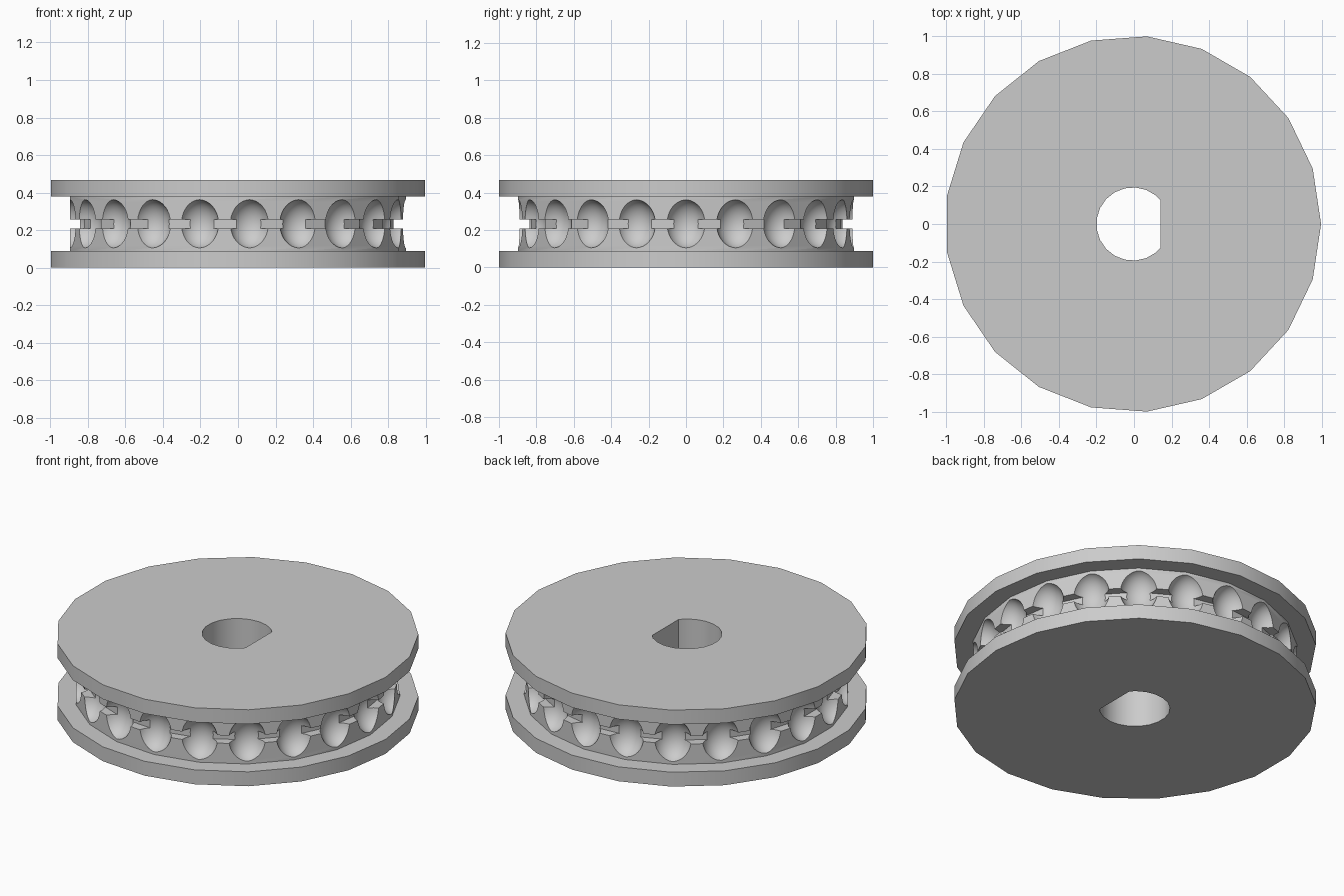
import bpy, bmesh, math
from mathutils import Matrix

if "Cube" in bpy.data.objects:
    bpy.data.objects.remove(bpy.data.objects["Cube"])

SIDES = 21                      # facets, also number of ball pockets
STEP = 2 * math.pi / SIDES
CX = -0.0056                    # axis offset that centres the odd-sided outline
H, MID = 0.467, 0.2335

grey = bpy.data.materials.new("plain_grey")
grey.diffuse_color = (0.6, 0.6, 0.6, 1)
grey.use_nodes = True
grey.node_tree.nodes["Principled BSDF"].inputs["Base Color"].default_value = grey.diffuse_color


def finish(name, bm):
    bmesh.ops.recalc_face_normals(bm, faces=bm.faces)
    mesh = bpy.data.meshes.new(name)
    bm.to_mesh(mesh)
    bm.free()
    mesh.materials.append(grey)
    obj = bpy.data.objects.new(name, mesh)
    bpy.context.collection.objects.link(obj)
    return obj


def lathe(name, profile):
    """Stack of faceted rings (radius, z), capped at both ends."""
    bm = bmesh.new()
    rings = [[bm.verts.new((CX + r * math.cos(i * STEP), r * math.sin(i * STEP), z))
              for i in range(SIDES)] for r, z in profile]
    for a, b in zip(rings, rings[1:]):
        for i in range(SIDES):
            j = (i + 1) % SIDES
            bm.faces.new((a[i], a[j], b[j], b[i]))
    bm.faces.new(rings[0][::-1])
    bm.faces.new(rings[-1])
    return finish(name, bm)


def cut(target, cutter):
    mod = target.modifiers.new(cutter.name, 'BOOLEAN')
    mod.operation, mod.solver, mod.object = 'DIFFERENCE', 'EXACT', cutter
    cutter.hide_render = True
    cutter.hide_set(True)


# Pulley: two flanges, a hub and a narrow link slot round its middle
half = [(1.0028, 0), (1.0028, 0.088), (0.9, 0.088), (0.9, MID - 0.024), (0.845, MID - 0.024)]
pulley = lathe("pulley", half + [(r, H - z) for r, z in reversed(half)])

# Ball pockets, one on each hub corner
bm = bmesh.new()
for i in range(SIDES):
    m = (Matrix.Translation((CX, 0, MID)) @ Matrix.Rotation(i * STEP, 4, 'Z')
         @ Matrix.Translation((0.92, 0, 0)) @ Matrix.Diagonal((0.108, 0.108, 0.131, 1)))
    bmesh.ops.create_uvsphere(bm, u_segments=32, v_segments=20, radius=1, matrix=m)
cut(pulley, finish("pocket_cutter", bm))

# D-shaped shaft bore, with its flat on the +x side
bore = lathe("bore_cutter", [(0.195, -0.1), (0.195, H + 0.1)])
bm = bmesh.new()
bm.from_mesh(bore.data)
res = bmesh.ops.bisect_plane(bm, geom=bm.verts[:] + bm.edges[:] + bm.faces[:],
                             plane_co=(0.14, 0, 0), plane_no=(1, 0, 0), clear_outer=True)
bmesh.ops.holes_fill(bm, edges=[e for e in bm.edges if e.is_boundary])
bmesh.ops.recalc_face_normals(bm, faces=bm.faces)
bm.to_mesh(bore.data)
bm.free()
cut(pulley, bore)

# Apply the cuts, then smooth the shallow edges
bpy.context.view_layer.objects.active = pulley
pulley.select_set(True)
for mod in list(pulley.modifiers):
    bpy.ops.object.modifier_apply(modifier=mod.name)
for name in ("pocket_cutter", "bore_cutter"):
    bpy.data.objects.remove(bpy.data.objects[name])
bpy.ops.object.shade_smooth_by_angle(angle=math.radians(30))
